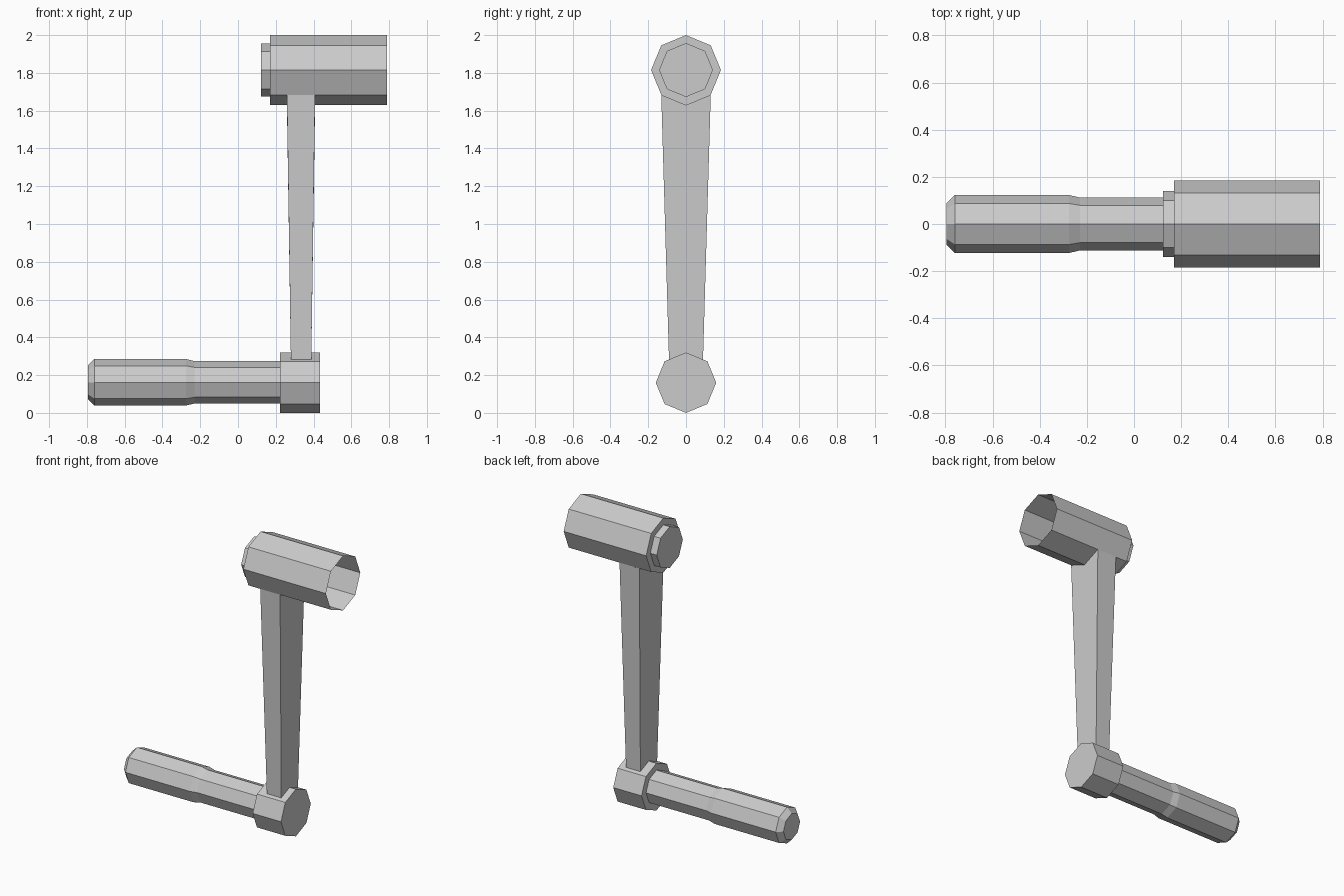
import bpy, bmesh, math

cube = bpy.data.objects.get("Cube")
if cube:
    bpy.data.objects.remove(cube, do_unlink=True)

SIDES = 8
GRIP_Z, GRIP_R = 0.16, 0.16        # axis and radius of the lower hub
SOCKET_Z, SOCKET_R = 1.815, 0.185  # axis and radius of the upper socket
SLOPE = math.tan(math.pi / SIDES)  # fall of the facets beside an octagon corner

metal = bpy.data.materials.new("grey metal")
metal.use_nodes = True
grey = (0.6, 0.6, 0.6, 1)
metal.diffuse_color = grey
metal.node_tree.nodes["Principled BSDF"].inputs["Base Color"].default_value = grey


def add_object(name, bm):
    mesh = bpy.data.meshes.new(name)
    bm.to_mesh(mesh)
    bm.free()
    mesh.materials.append(metal)
    obj = bpy.data.objects.new(name, mesh)
    bpy.context.collection.objects.link(obj)
    return obj


def skin(bm, rings):
    """Join consecutive closed loops of vertices with quads."""
    for a, b in zip(rings, rings[1:]):
        n = len(a)
        for i in range(n):
            j = (i + 1) % n
            bm.faces.new((a[i], a[j], b[j], b[i]))


def turned_part(name, z, profile, cap_start=True, cap_end=True):
    """Octagonal part along x from (x, radius) pairs, one corner pointing up."""
    bm = bmesh.new()
    rings = []
    for x, r in profile:
        angles = [2 * math.pi * i / SIDES for i in range(SIDES)]
        rings.append([bm.verts.new((x, -r * math.sin(a), z + r * math.cos(a)))
                      for a in angles])
    skin(bm, rings)
    if cap_start:
        bm.faces.new(reversed(rings[0]))
    if cap_end:
        bm.faces.new(rings[-1])
    bmesh.ops.recalc_face_normals(bm, faces=bm.faces)
    return add_object(name, bm)


# Hollow socket, open on the left, with a stepped closed end
turned_part("socket", SOCKET_Z,
            [(0.122, 0.14), (0.17, 0.14), (0.17, SOCKET_R), (0.79, SOCKET_R)],
            cap_end=False)

# Hub at the foot of the arm
turned_part("grip_hub", GRIP_Z, [(0.222, GRIP_R), (0.435, GRIP_R)])

# Handle with a chamfered tip and a narrower neck
turned_part("grip", GRIP_Z + 0.002,
            [(-0.795, 0.089), (-0.76, 0.123), (-0.275, 0.123),
             (-0.23, 0.112), (0.222, 0.112)], cap_end=False)

# Tapered arm whose ends follow the facets of the hub and the socket
bm = bmesh.new()
rings = []
for x0, x1, w, z_mid, rise in (
        (0.28, 0.388, 0.09, GRIP_Z + GRIP_R, -SLOPE),
        (0.259, 0.408, 0.131, SOCKET_Z - SOCKET_R, SLOPE)):
    z_edge = z_mid + rise * w
    rings.append([bm.verts.new(p) for p in (
        (x0, -w, z_edge), (x0, 0, z_mid), (x0, w, z_edge),
        (x1, w, z_edge), (x1, 0, z_mid), (x1, -w, z_edge))])
skin(bm, rings)
bmesh.ops.recalc_face_normals(bm, faces=bm.faces)
add_object("arm", bm)
